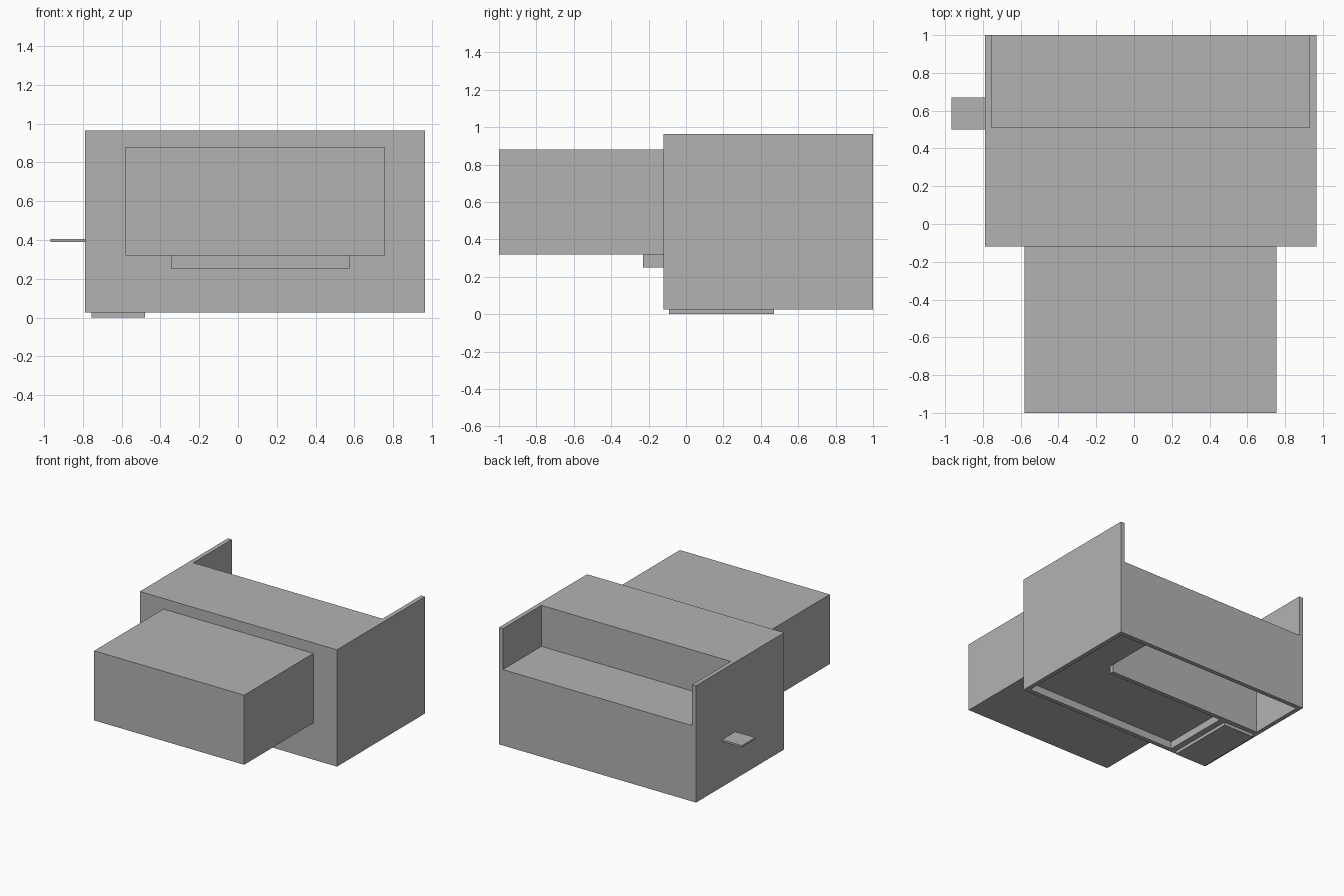
import bpy, bmesh

if "Cube" in bpy.data.objects:
    bpy.data.objects.remove(bpy.data.objects["Cube"])

grey = bpy.data.materials.new("light_grey")
grey.diffuse_color = (0.45, 0.45, 0.45, 1.0)
grey.use_nodes = True
grey.node_tree.nodes["Principled BSDF"].inputs["Base Color"].default_value = grey.diffuse_color


def box(name, x, y, z):
    """Axis-aligned box from (min, max) ranges."""
    bm = bmesh.new()
    bmesh.ops.create_cube(bm, size=1.0)
    for v in bm.verts:
        v.co = [r[0] if c < 0 else r[1] for c, r in zip(v.co, (x, y, z))]
    mesh = bpy.data.meshes.new(name)
    bm.to_mesh(mesh)
    bm.free()
    obj = bpy.data.objects.new(name, mesh)
    bpy.context.collection.objects.link(obj)
    mesh.materials.append(grey)
    return obj


def cut(target, x, y, z):
    """Subtract a box from the target and discard the cutter."""
    cutter = box("cutter", x, y, z)
    cutter.hide_render = True
    mod = target.modifiers.new("cut", 'BOOLEAN')
    mod.operation = 'DIFFERENCE'
    mod.solver = 'EXACT'
    mod.object = cutter
    bpy.context.view_layer.objects.active = target
    bpy.ops.object.modifier_apply(modifier=mod.name)
    bpy.data.objects.remove(cutter)


# Main housing
body = box("main_housing", (-0.79, 0.965), (-0.12, 1.0), (0.025, 0.965))
# Open ledge at the top rear, between the two side walls
cut(body, (-0.755, 0.93), (0.51, 1.2), (0.635, 1.2))
# Deep compartment under the ledge, open below
cut(body, (-0.755, 0.63), (0.51, 0.965), (-0.1, 0.6))
# Shallow underside recess and its rear right extension
cut(body, (-0.43, 0.93), (-0.085, 0.475), (-0.1, 0.085))
cut(body, (0.63, 0.93), (0.44, 0.965), (-0.1, 0.085))

# Projecting front block and the strip below it
box("front_block", (-0.58, 0.755), (-1.0, -0.12), (0.32, 0.88))
box("under_strip", (-0.345, 0.575), (-0.23, -0.12), (0.25, 0.32))

# Side tab and bottom cover plate
box("side_tab", (-0.967, -0.79), (0.5, 0.67), (0.39, 0.405))
box("bottom_plate", (-0.755, -0.48), (-0.09, 0.47), (0.0, 0.025))
